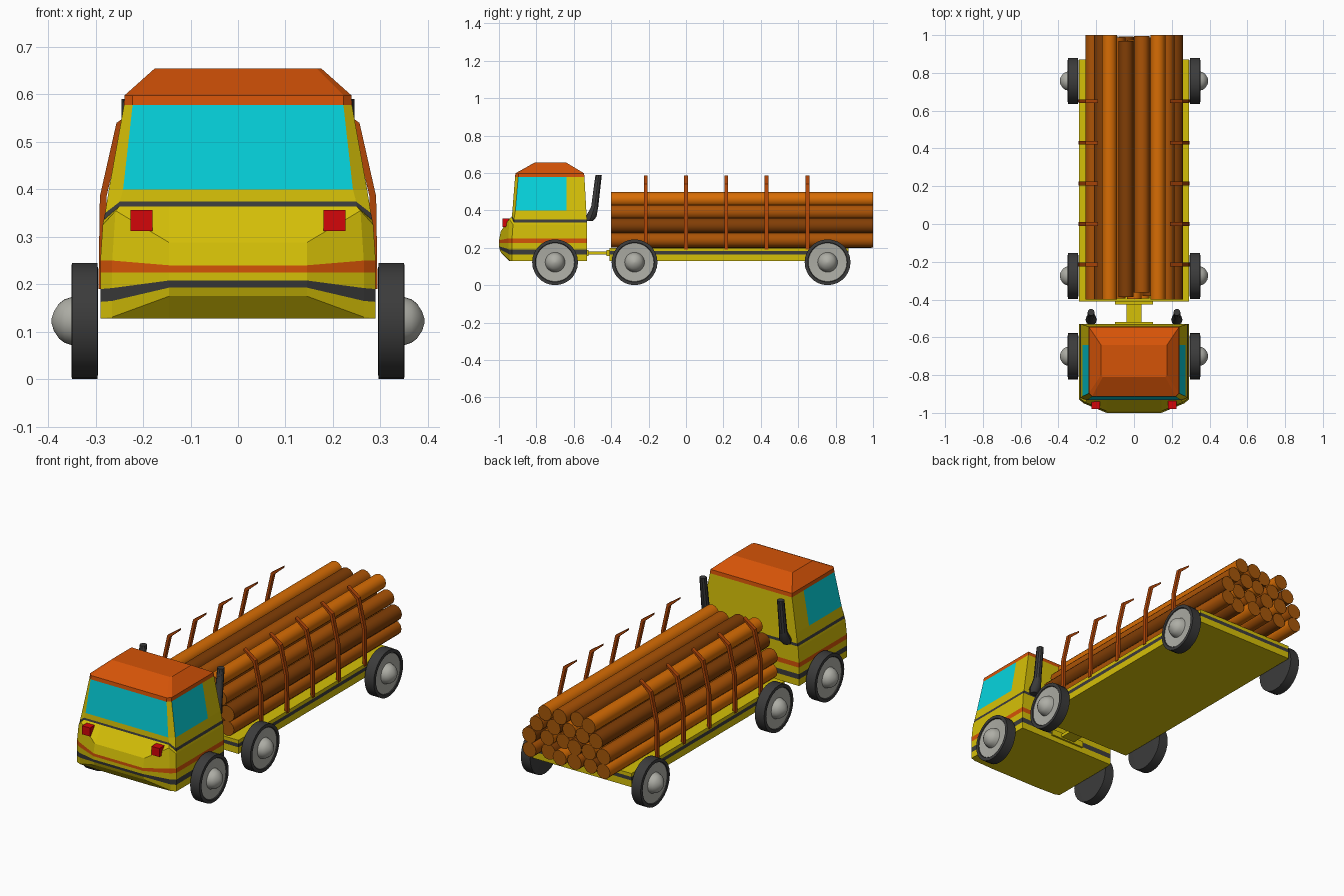
import bpy, bmesh, random
from math import sin, cos, pi, radians

if "Cube" in bpy.data.objects:
    bpy.data.objects.remove(bpy.data.objects["Cube"])

random.seed(4)


def mat(name, r, g, b):
    m = bpy.data.materials.new(name)
    m.diffuse_color = [(c / 255) ** 2.2 for c in (r, g, b)] + [1]
    m.use_nodes = True
    m.node_tree.nodes["Principled BSDF"].inputs["Base Color"].default_value = m.diffuse_color
    return m


YELLOW = mat("yellow_paint", 212, 190, 16)
ORANGE = mat("orange_paint", 212, 84, 16)
DARK = mat("dark_rubber", 62, 62, 62)
GLASS = mat("cyan_glass", 14, 210, 220)
RED = mat("red_lamp", 210, 14, 18)
GREY = mat("grey_metal", 172, 172, 164)
STAKE = mat("stake_orange", 176, 72, 16)
BARKS = [mat("bark_light", 214, 108, 12), mat("bark_mid", 170, 84, 14),
         mat("bark_dark", 128, 64, 14)]
CUT = mat("cut_wood", 165, 88, 18)


def loft(name, rings, bands, smooth=False, pick=None, cap=None):
    """Skin rings of points; bands gives one material per band."""
    bands = bands if isinstance(bands, list) else [bands] * (len(rings) - 1)
    mesh = bpy.data.meshes.new(name)
    mats = []

    def slot(m):
        if m not in mats:
            mats.append(m)
            mesh.materials.append(m)
        return mats.index(m)

    bm = bmesh.new()
    vs = [[bm.verts.new(p) for p in ring] for ring in rings]
    n = len(rings[0])
    for b, m in enumerate(bands):
        for i in range(n):
            j = (i + 1) % n
            f = bm.faces.new((vs[b][i], vs[b][j], vs[b + 1][j], vs[b + 1][i]))
            f.material_index = slot(pick(b, i) or m if pick else m)
    for ring, m in ((vs[0][::-1], bands[0]), (vs[-1], bands[-1])):
        bm.faces.new(ring).material_index = slot(cap or m)
    bmesh.ops.recalc_face_normals(bm, faces=bm.faces)
    bm.to_mesh(mesh)
    bm.free()
    if smooth:
        mesh.shade_smooth()
        mesh.set_sharp_from_angle(angle=radians(35))
    ob = bpy.data.objects.new(name, mesh)
    bpy.context.collection.objects.link(ob)
    return ob


def rect(x0, x1, y0, y1, z):
    return [(x0, y0, z), (x1, y0, z), (x1, y1, z), (x0, y1, z)]


def box(name, x0, x1, y0, y1, z0, z1, m):
    return loft(name, [rect(x0, x1, y0, y1, z0), rect(x0, x1, y0, y1, z1)], m)


def circle(n, r):
    return [(r * cos(2 * pi * i / n), r * sin(2 * pi * i / n)) for i in range(n)]


# Cab: each ring is nose (y, z), nose corner (x, y, z), side (x, y, z), back y
cab_rows = [
    (-.945, .128, .265, -.940, .128, .290, -.93, .128, -.53),
    (-.990, .175, .265, -.942, .131, .290, -.93, .130, -.53),
    (-.997, .193, .265, -.945, .165, .290, -.93, .163, -.53),
    (-1.00, .208, .265, -.948, .192, .290, -.93, .190, -.53),
    (-1.00, .225, .265, -.950, .225, .290, -.93, .225, -.53),
    (-1.00, .240, .265, -.950, .250, .290, -.93, .250, -.53),
    (-.990, .288, .258, -.945, .355, .285, -.925, .325, -.53),
    (-.932, .364, .250, -.932, .364, .283, -.92, .335, -.53),
    (-.930, .374, .249, -.930, .374, .280, -.92, .350, -.53),
    (-.928, .400, .242, -.928, .400, .272, -.912, .400, -.533),
    (-.914, .578, .222, -.914, .578, .240, -.897, .578, -.543),
    (-.912, .598, .222, -.912, .598, .239, -.895, .598, -.545),
    (-.810, .655, .165, -.810, .655, .175, -.800, .655, -.64),
]
cab_rings = []
for k, (ay, az, bx, by, bz, cx, cy, cz, dy) in enumerate(cab_rows):
    ey = -.70 if k == len(cab_rows) - 1 else -.64
    half = [(.145, ay, az), (bx, by, bz), (cx, cy, cz), (cx, ey, cz), (cx, dy, cz)]
    cab_rings.append(half + [(-x, y, z) for x, y, z in half[::-1]])
Y, D, O = YELLOW, DARK, ORANGE
loft("cab", cab_rings, [Y, Y, D, Y, O, Y, Y, D, Y, Y, O, O],
     pick=lambda b, i: GLASS if b == 9 and i in (0, 2, 6, 8, 9) else None)

# Trailer bed with dark stripe, and the hitch
loft("trailer_bed", [rect(-.29, .29, -.41, .87, z) for z in (.128, .163, .182, .2)],
     [Y, D, Y])
box("hitch_bar", -.04, .04, -.54, -.40, .163, .18, Y)
box("hitch_plate_front", -.10, .10, -.535, -.52, .155, .188, Y)
box("hitch_plate_rear", -.10, .10, -.425, -.405, .155, .188, Y)

# Paired parts
tyre_profile = [(.295, .108), (.296, .1225), (.35, .1225), (.351, .106), (.343, .102)]
rim_profile = [(.34, .105), (.347, .103), (.343, .053), (.352, .05), (.365, .046),
               (.377, .037), (.388, .02), (.393, .004)]
for s, side in ((1, "right"), (-1, "left")):
    box("headlight_" + side, *sorted((s * .18, s * .226)), -.98, -.925, .312, .357, RED)

    # Exhaust stack with swollen elbow
    loft("exhaust_" + side,
         [[(s * .227 + u, y + v, z) for u, v in circle(10, r)]
          for y, z, r in ((-.517, .343, .02), (-.507, .365, .03),
                          (-.488, .42, .02), (-.467, .59, .018))], DARK, True)

    # Wheels: lathed tyre and hubbed rim
    for axle, cy in (("cab", -.70), ("trailer_front", -.275), ("trailer_rear", .757)):
        for part, prof, m in (("tyre", tyre_profile, DARK), ("rim", rim_profile, GREY)):
            loft(f"{axle}_{part}_{side}",
                 [[(s * x, cy + u, .1225 + v) for u, v in circle(28, r)]
                  for x, r in prof], m, True)

    # Bent stakes holding the load
    stake = [(.294, .19), (.291, .385), (.256, .54), (.19, .587),
             (.19, .577), (.243, .53), (.277, .385), (.28, .19)]
    for k, cy in enumerate((-.215, 0, .215, .43, .65)):
        loft(f"stake_{side}_{k + 1}",
             [[(s * x, cy + d, z) for x, z in stake] for d in (-.01, .01)], STAKE)

# Stacked logs
for row, (count, z) in enumerate(((6, .241), (6, .318), (5, .389), (4, .458))):
    for k in range(count):
        x = (k - (count - 1) / 2) * .086 + random.uniform(-.003, .003)
        r = random.uniform(.039, .042)
        y0 = -.4 + (random.uniform(0, .04) if k % (count - 1) else 0)
        y1 = 1 - (random.uniform(0, .04) if k % (count - 1) else 0)
        loft(f"log_{row + 1}_{k + 1}",
             [[(x + u, y, z + v) for u, v in circle(12, r)] for y in (y0, y1)],
             BARKS[(k * 2 + row) % 3], True, cap=CUT)
